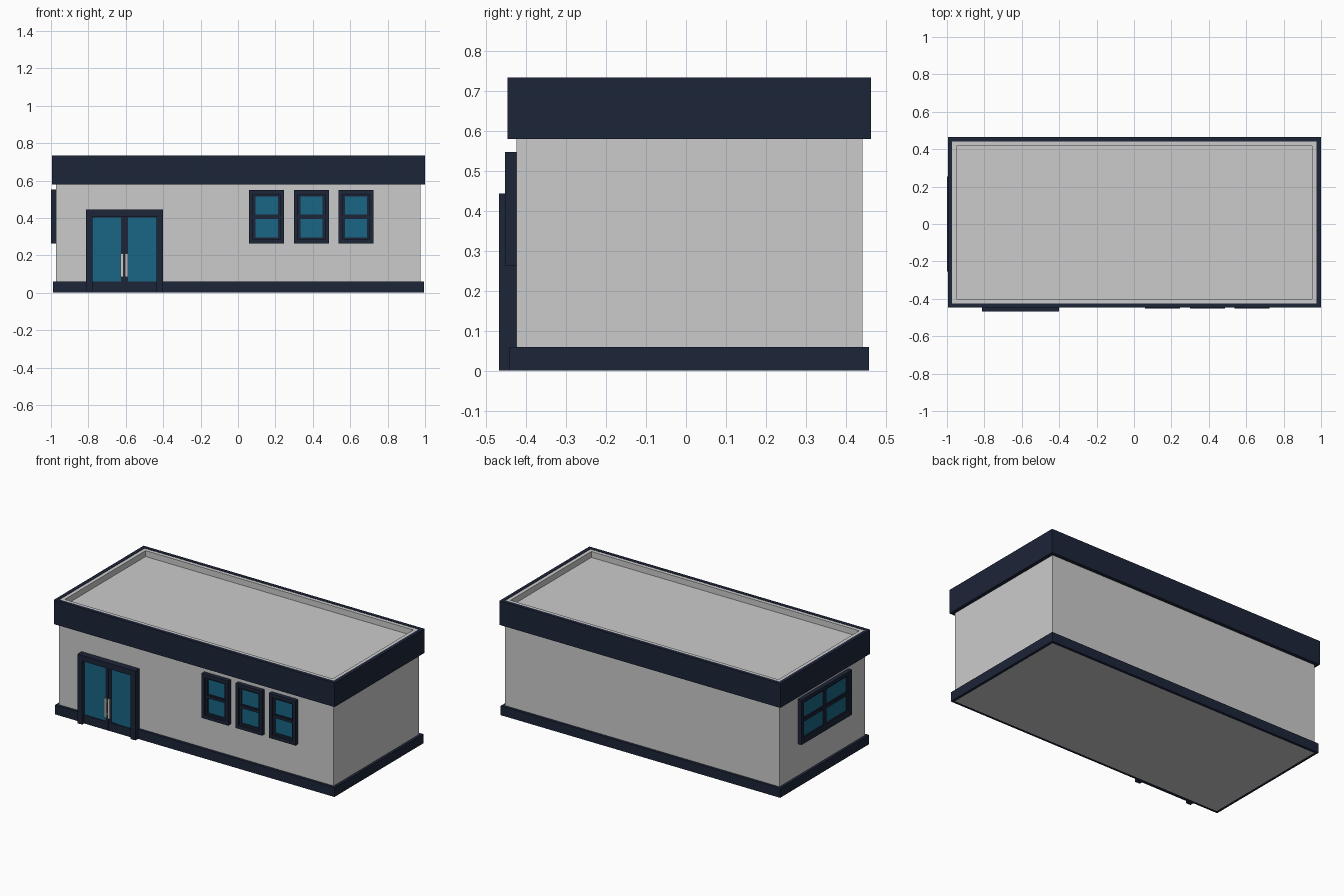
import bpy, bmesh
from mathutils import Matrix, Vector

if "Cube" in bpy.data.objects:
    bpy.data.objects.remove(bpy.data.objects["Cube"])


def material(name, rgb):
    m = bpy.data.materials.new(name)
    m.diffuse_color = (*rgb, 1)
    m.use_nodes = True
    m.node_tree.nodes["Principled BSDF"].inputs["Base Color"].default_value = m.diffuse_color
    return m


NAVY = material("navy", (0.012, 0.018, 0.04))
GLASS = material("glass", (0.01, 0.13, 0.23))
STEEL = material("steel", (0.6, 0.6, 0.6))


def finish(name, bm, mat=None, matrix=Matrix()):
    bmesh.ops.recalc_face_normals(bm, faces=bm.faces)
    me = bpy.data.meshes.new(name)
    bm.to_mesh(me)
    bm.free()
    ob = bpy.data.objects.new(name, me)
    ob.matrix_world = matrix
    bpy.context.collection.objects.link(ob)
    if mat:
        me.materials.append(mat)
    return ob


def add_box(bm, x0, x1, y0, y1, z0, z1):
    c = Vector(((x0 + x1) / 2, (y0 + y1) / 2, (z0 + z1) / 2))
    s = (x1 - x0, y1 - y0, z1 - z0, 1)
    bmesh.ops.create_cube(bm, size=1, matrix=Matrix.Translation(c) @ Matrix.Diagonal(s))


def box(name, dims, mat=None, matrix=Matrix()):
    bm = bmesh.new()
    add_box(bm, *dims)
    return finish(name, bm, mat, matrix)


def frame(name, x0, x1, z0, z1, w, y0, y1, mat, matrix=Matrix()):
    """Rectangular ring facing -y, border width w."""
    bm = bmesh.new()
    loops = []
    for y in (y0, y1):
        for d in (0, w):
            loops.append([bm.verts.new(p) for p in (
                (x0 + d, y, z0 + d), (x1 - d, y, z0 + d), (x1 - d, y, z1 - d), (x0 + d, y, z1 - d))])
    for a, b in ((0, 1), (1, 3), (3, 2), (2, 0)):
        for i in range(4):
            j = (i + 1) % 4
            bm.faces.new((loops[a][i], loops[a][j], loops[b][j], loops[b][i]))
    return finish(name, bm, mat, matrix)


# walls with recessed flat roof behind a parapet
X0, X1, Y0, Y1, TOP = -0.973, 0.977, -0.425, 0.442, 0.733
bm = bmesh.new()
add_box(bm, X0, X1, Y0, Y1, 0, TOP)
bm.faces.ensure_lookup_table()
roof = max(bm.faces, key=lambda f: f.calc_center_median().z)
bmesh.ops.inset_region(bm, faces=[roof], thickness=0.034)
roof = bmesh.ops.extrude_discrete_faces(bm, faces=[roof])["faces"][0]
bmesh.ops.translate(bm, verts=roof.verts, vec=(0, 0, -0.038))
finish("walls_and_roof", bm)

# bands wrapped round the walls: frame() lies in xz, so tip it flat
flat = Matrix(((1, 0, 0, 0), (0, 0, 1, 0), (0, 1, 0, 0), (0, 0, 0, 1)))


def band(name, out, z0, z1):
    ob = frame(name, X0 - out, X1 + out, Y0 - out, Y1 + out, out + 0.001, z0, z1, NAVY)
    ob.data.transform(flat)
    ob.data.flip_normals()


band("roof_fascia", 0.022, 0.58, 0.735)
band("base_trim", 0.017, 0, 0.06)


def window(name, x0, x1, z0, z1, cols, out, matrix=Matrix()):
    """Framed window on the plane y=0, facing -y, with two rows of panes."""
    frame(name + "_frame", x0, x1, z0, z1, 0.022, -out, 0, NAVY, matrix)
    box(name + "_glass", (x0 + .01, x1 - .01, -0.008, 0.0, z0 + .01, z1 - .01), GLASS, matrix)
    ix0, ix1, iz0, iz1 = x0 + 0.022, x1 - 0.022, z0 + 0.022, z1 - 0.022
    w, h = (ix1 - ix0) / cols, (iz1 - iz0) / 2
    for c in range(cols):
        for r in range(2):
            frame(f"{name}_sash_{c}_{r}", ix0 + c * w, ix0 + (c + 1) * w,
                  iz0 + r * h, iz0 + (r + 1) * h, 0.012, -0.016, 0, NAVY, matrix)
    zm = (z0 + z1) / 2
    box(name + "_rail", (ix0, ix1, -0.020, 0, zm - 0.007, zm + 0.007), NAVY, matrix)


# three front windows, one wide window on the left wall
front = Matrix.Translation((0, Y0, 0))
for i, x in enumerate((0.153, 0.393, 0.631)):
    window(f"front_window_{i + 1}", x - 0.094, x + 0.094, 0.262, 0.548, 1, 0.028, front)
left = Matrix.Translation((X0, 0, 0)) @ Matrix.Rotation(-1.5707963, 4, 'Z')
window("side_window", -0.255, 0.255, 0.264, 0.552, 2, 0.027, left)

# double door: surround, two leaves, handles
DX, DZ = -0.607, 0.444
bm = bmesh.new()
for s in (-1, 1):
    a, b = sorted((DX + s * 0.206, DX + s * 0.172))
    add_box(bm, a, b, -0.468, Y0, 0, DZ)
add_box(bm, DX - 0.172, DX + 0.172, -0.468, Y0, 0.408, DZ)
finish("door_surround", bm, NAVY)
for side, s in (("left", -1), ("right", 1)):
    def span(a, b):
        return sorted((DX + s * a, DX + s * b))
    bm = bmesh.new()
    add_box(bm, *span(0.001, 0.019), -0.448, Y0, 0, 0.408)
    add_box(bm, *span(0.172, 0.178), -0.448, Y0, 0, 0.408)
    add_box(bm, *span(0.019, 0.172), -0.448, Y0, 0, 0.054)
    add_box(bm, *span(0.019, 0.172), -0.448, Y0, 0.402, 0.408)
    finish(f"door_leaf_{side}", bm, NAVY)
    box(f"door_glass_{side}", (*span(0.015, 0.175), -0.442, Y0, 0.05, 0.405), GLASS)
    bm = bmesh.new()
    add_box(bm, *span(0.004, 0.020), -0.464, -0.456, 0.085, 0.21)
    for z in (0.1, 0.185):
        add_box(bm, *span(0.007, 0.017), -0.457, -0.447, z, z + 0.01)
    finish(f"door_handle_{side}", bm, STEEL)
